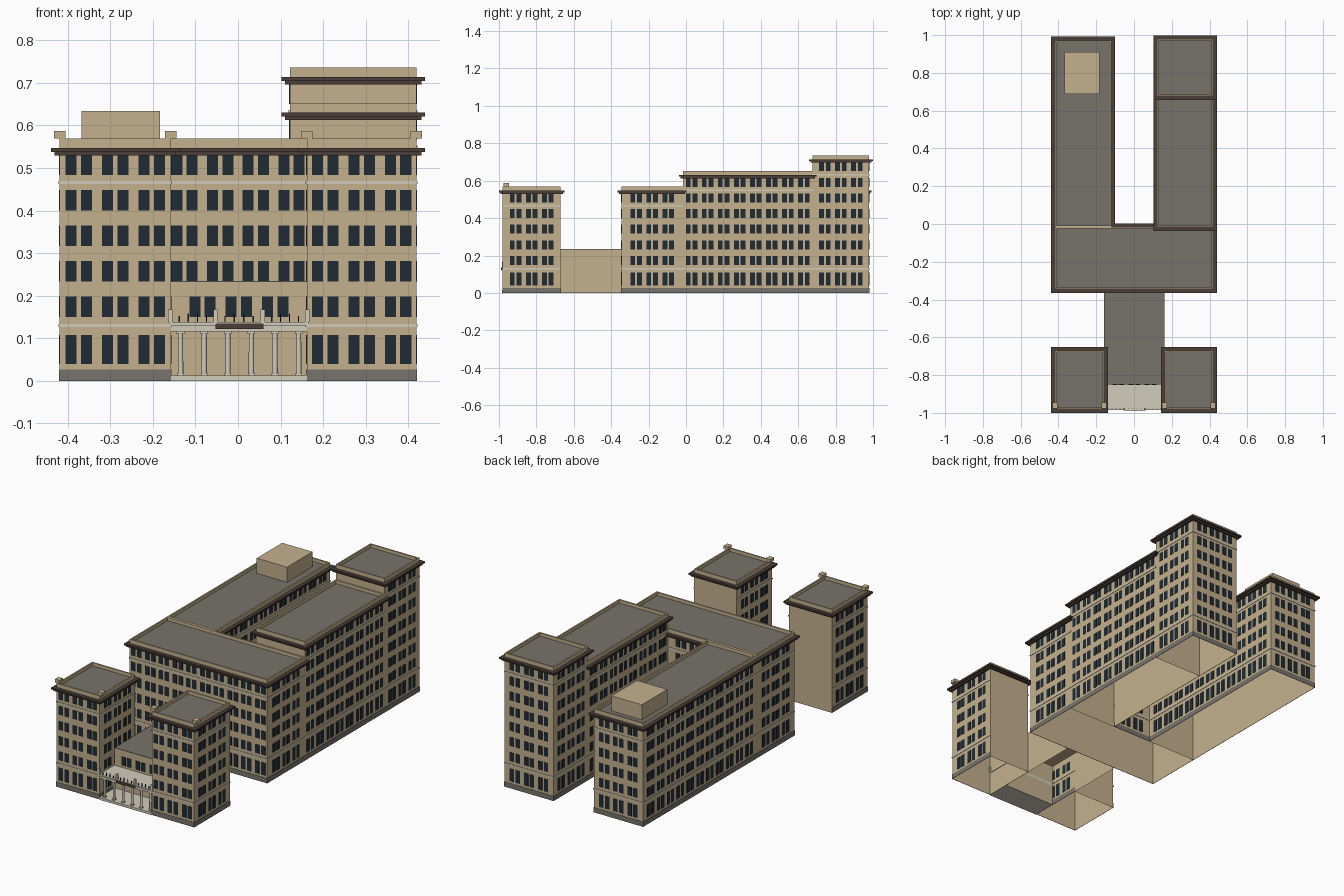
import bpy, bmesh
from mathutils import Matrix

cube = bpy.data.objects.get("Cube")
if cube:
    bpy.data.objects.remove(cube, do_unlink=True)


def material(name, rgb):
    m = bpy.data.materials.new(name)
    m.use_nodes = True
    m.diffuse_color = (*rgb, 1)
    m.node_tree.nodes["Principled BSDF"].inputs["Base Color"].default_value = (*rgb, 1)
    return m


WALL = material("tan wall", (0.560, 0.440, 0.270))
GLASS = material("dark glass", (0.014, 0.024, 0.034))
ROOF = material("grey roof", (0.185, 0.175, 0.147))
TRIM = material("brown cornice", (0.069, 0.048, 0.038))
STONE = material("pale stone", (0.640, 0.605, 0.500))


def add_box(bm, x0, x1, y0, y1, z0, z1):
    size = Matrix.Diagonal((x1 - x0, y1 - y0, z1 - z0, 1))
    mid = Matrix.Translation(((x0 + x1) / 2, (y0 + y1) / 2, (z0 + z1) / 2))
    bmesh.ops.create_cube(bm, size=1, matrix=mid @ size)


def finish(name, bm, mat):
    mesh = bpy.data.meshes.new(name)
    bm.to_mesh(mesh)
    bm.free()
    mesh.materials.append(mat)
    ob = bpy.data.objects.new(name, mesh)
    bpy.context.collection.objects.link(ob)
    return ob


def boxes(name, mat, *dims):
    bm = bmesh.new()
    for d in dims:
        add_box(bm, *d)
    return finish(name, bm, mat)


def shell(name, mat, *dims):
    """A box left open underneath."""
    bm = bmesh.new()
    add_box(bm, *dims)
    bm.normal_update()
    under = [f for f in bm.faces if f.normal.z < -0.5]
    bmesh.ops.delete(bm, geom=under, context="FACES")
    return finish(name, bm, mat)


def grown(area, d, z0, z1):
    x0, x1, y0, y1 = area
    return (x0 - d, x1 + d, y0 - d, y1 + d, z0, z1)


STOREY, BAY, WIDTH, PAIR = 0.0835, 0.0835, 0.026, 0.018


def plate(bm, wall, u0, u1, z0, z1, depth):
    """A thin plate lying on a wall given as (axis, direction, position)."""
    axis, side, at = wall
    lo, hi = sorted((at + side * 0.0003, at + side * depth))
    if axis == "x":
        add_box(bm, lo, hi, u0, u1, z0, z1)
    else:
        add_box(bm, u0, u1, lo, hi, z0, z1)


def row_heights(n):
    rows = [(0.039, 0.108)]
    for i in range(n - 1):
        z = 0.150 + i * STOREY
        rows.append((z, z + 0.048))
    return rows


def window_wall(bm, wall, a, b, rows):
    """Paired windows in every bay of a wall."""
    count = int((b - a) / BAY + 0.01)
    step = min((b - a) / count, 0.0858)
    mid = (a + b) / 2
    for i in range(count):
        c = mid + (i - (count - 1) / 2) * step
        for s in (-PAIR, PAIR):
            for z0, z1 in rows:
                plate(bm, wall, c + s - WIDTH / 2, c + s + WIDTH / 2, z0, z1, 0.002)


def dress_walls(name, walls, storeys, h):
    """Windows, stone bands and plinth on the listed walls."""
    glass, bands, plinth = bmesh.new(), bmesh.new(), bmesh.new()
    for wall, a, b in walls:
        window_wall(glass, wall, a, b, row_heights(storeys))
        for z in (0.126, h - 0.085):
            plate(bands, wall, a - 0.003, b + 0.003, z, z + 0.007, 0.003)
        plate(plinth, wall, a - 0.002, b + 0.002, 0, 0.027, 0.002)
    finish(name + "_windows", glass, GLASS)
    finish(name + "_bands", bands, STONE)
    finish(name + "_plinth", plinth, ROOF)


def block(name, area, storeys, sides):
    """Walls, two-step cornice, parapet, roof and dressed sides."""
    x0, x1, y0, y1 = area
    h = 0.547 + (storeys - 6) * STOREY
    shell(name + "_walls", WALL, *area, 0, h)
    boxes(name + "_cornice", TRIM, grown(area, 0.012, h - 0.018, h - 0.009),
          grown(area, 0.02, h - 0.009, h))
    t, top = 0.008, h + 0.022
    boxes(name + "_parapet", WALL, (x0, x0 + t, y0, y1, h, top), (x1 - t, x1, y0, y1, h, top),
          (x0 + t, x1 - t, y0, y0 + t, h, top), (x0 + t, x1 - t, y1 - t, y1, h, top))
    boxes(name + "_roof", ROOF, (x0 + t, x1 - t, y0 + t, y1 - t, h, h + 0.004))
    walls = {"front": (("y", -1, y0), x0, x1), "back": (("y", 1, y1), x0, x1),
             "left": (("x", 1, x1), y0, y1), "right": (("x", -1, x0), y0, y1)}
    dress_walls(name, [walls[s] for s in sides], storeys, h)


# Building masses
W, NR, NL = 0.419, -0.158, 0.162
FRONT, SPLIT, STEP, END = -0.98, -0.017, 0.677, 0.979
COURT_R, COURT_L = -0.120, 0.122
block("front_tower_right", (-W, NR, FRONT, -0.67), 6, ("front", "left", "right"))
block("front_tower_left", (NL, W, FRONT, -0.67), 6, ("front", "left", "right"))
block("main_block", (-W, W, -0.345, SPLIT), 6, ("front", "left", "right"))
block("rear_wing_right", (-W, COURT_R, SPLIT, 0.972), 6, ("left", "right", "back"))
block("rear_wing_left", (COURT_L, W, SPLIT, STEP), 7, ("left", "right"))
block("rear_tower", (COURT_L, W, STEP, END), 8, ("left", "right", "back"))

# Courtyard side of the main block
dress_walls("courtyard", [(("y", 1, SPLIT), COURT_R, COURT_L)], 6, 0.547)

# Rooftop penthouse
boxes("penthouse", WALL, (-0.368, -0.183, 0.688, 0.91, 0.551, 0.634))

# Corner pedestals on the front towers
boxes("corner_pedestals", WALL,
      *[(c - 0.0135, c + 0.0135, -0.977, -0.945, 0.569, 0.587) for c in (-W, NR, NL, W)])

# Low link between the towers and the main block
shell("link_walls", WALL, NR, NL, -0.85, -0.345, 0, 0.232)
boxes("link_roof", ROOF, (NR, NL, -0.85, -0.345, 0.232, 0.235))
bm = bmesh.new()
window_wall(bm, ("y", -1, -0.85), -0.126, 0.13, row_heights(2)[1:])
finish("link_windows", bm, GLASS)

# Entrance porch: floor, canopy, sign
boxes("porch_floor", STONE, (NR, NL, -0.985, -0.85, 0, 0.013))
boxes("porch_canopy", STONE, (NR, NL, -0.978, -0.85, 0.116, 0.130),
      (NR - 0.004, NL + 0.004, -0.985, -0.85, 0.130, 0.138))
boxes("porch_sign", TRIM, (-0.053, 0.060, -0.988, -0.977, 0.122, 0.135))

# Porch columns with bases and capitals
bm = bmesh.new()
caps = bmesh.new()
for i in range(6):
    x = -0.135 + i * 0.0555
    bmesh.ops.create_cone(bm, cap_ends=True, segments=12, radius1=0.0065, radius2=0.006,
                          depth=0.105, matrix=Matrix.Translation((x, -0.965, 0.0655)))
    add_box(caps, x - 0.009, x + 0.009, -0.974, -0.956, 0.110, 0.116)
    add_box(caps, x - 0.008, x + 0.008, -0.973, -0.957, 0.013, 0.018)
columns = finish("porch_columns", bm, STONE)
finish("column_caps", caps, STONE)
for p in columns.data.polygons:
    p.use_smooth = abs(p.normal.z) < 0.5

# Balcony pedestals and dark railing posts
posts = (NR - 0.001, -0.053, 0.058, NL + 0.001)
boxes("balcony_pedestals", STONE,
      *[(x - 0.005, x + 0.005, -0.985, -0.973, 0.138, 0.168) for x in posts])
dims = []
for a, b in zip(posts, posts[1:]):
    for k in range(1, 5):
        x = a + (b - a) * k / 5
        top = 0.158 if k in (2, 3) else 0.152
        dims.append((x - 0.0015, x + 0.0015, -0.98, -0.977, 0.138, top))
boxes("balcony_posts", GLASS, *dims)
